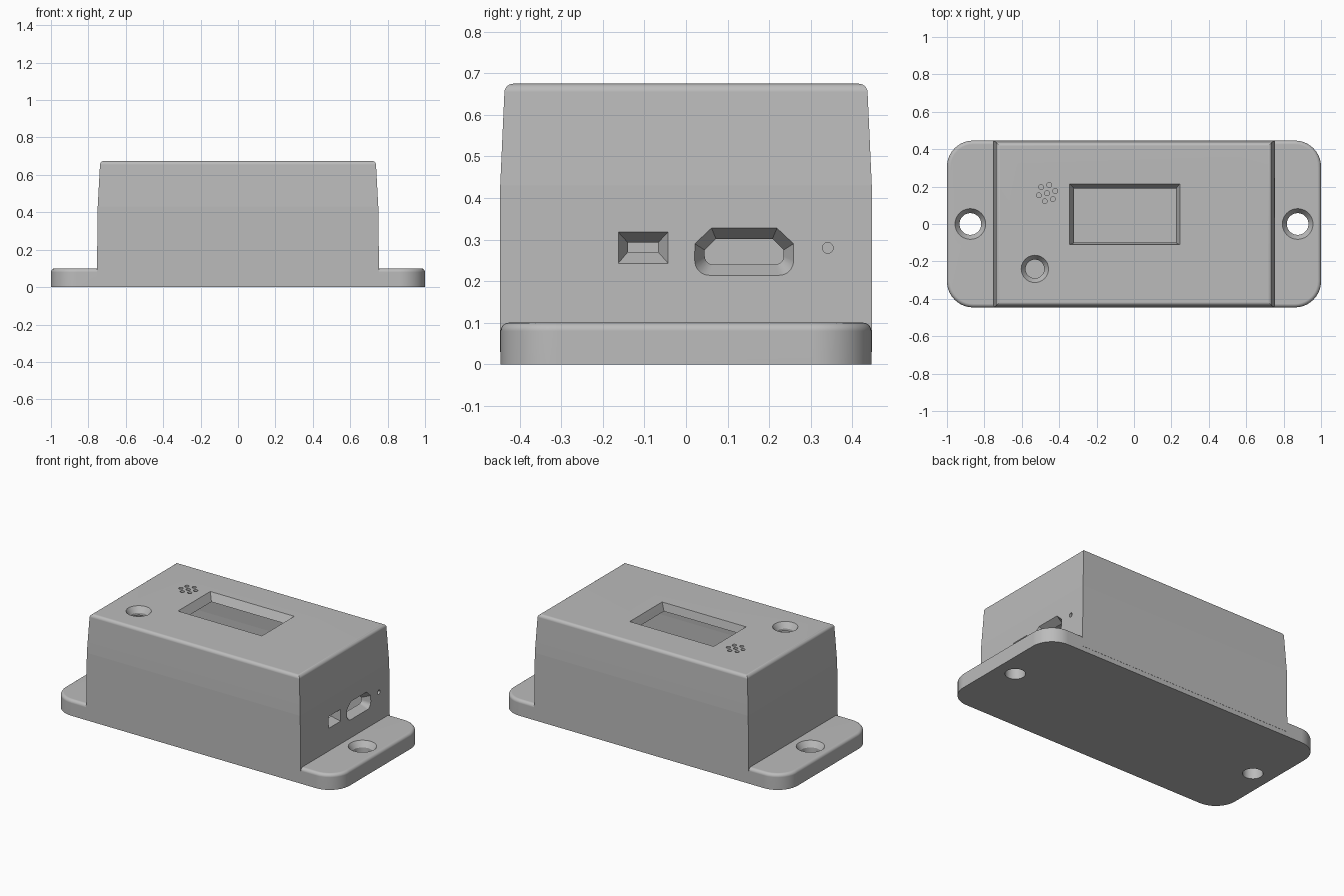
import bpy, bmesh, math
from mathutils import Vector

if "Cube" in bpy.data.objects:
    bpy.data.objects.remove(bpy.data.objects["Cube"], do_unlink=True)

grey = bpy.data.materials.new("light grey plastic")
grey.use_nodes = True
colour = (0.5, 0.5, 0.5, 1)
grey.diffuse_color = colour
grey.node_tree.nodes["Principled BSDF"].inputs["Base Color"].default_value = colour

BREAK = 0.43   # height where the walls start to taper
TOP = 0.675
WALL = 0.05


def loft(name, rings):
    """Closed solid through rings of 3D points, capped at both ends."""
    bm = bmesh.new()
    loops = [[bm.verts.new(p) for p in ring] for ring in rings]
    n = len(loops[0])
    for a, b in zip(loops, loops[1:]):
        for i in range(n):
            j = (i + 1) % n
            bm.faces.new((a[i], a[j], b[j], b[i]))
    bm.faces.new(loops[0][::-1])
    bm.faces.new(loops[-1])
    bmesh.ops.recalc_face_normals(bm, faces=bm.faces)
    mesh = bpy.data.meshes.new(name)
    bm.to_mesh(mesh)
    bm.free()
    mesh.materials.append(grey)
    obj = bpy.data.objects.new(name, mesh)
    bpy.context.collection.objects.link(obj)
    return obj


def rect(x0, x1, y0, y1):
    return [(x0, y0), (x1, y0), (x1, y1), (x0, y1)]


def circle(cx, cy, r, n=40):
    return [(cx + r * math.cos(t), cy + r * math.sin(t))
            for t in (2 * math.pi * i / n for i in range(n))]


def rounded(hx, hy, r, steps=10):
    pts = []
    for k, (sx, sy) in enumerate(((1, 1), (-1, 1), (-1, -1), (1, -1))):
        for i in range(steps + 1):
            t = math.pi / 2 * (k + i / steps)
            pts.append((sx * (hx - r) + r * math.cos(t),
                        sy * (hy - r) + r * math.sin(t)))
    return pts


def at_z(points, z):
    return [Vector((a, b, z)) for a, b in points]


def at_x(points, x):
    return [Vector((x, a, b)) for a, b in points]


def fillet(r, steps=6):
    """Pairs of (inset, rise) along a quarter round."""
    return [(r * (1 - math.cos(t)), r * math.sin(t))
            for t in (math.pi / 2 * i / steps for i in range(steps + 1))]


def boolean(target, other, operation):
    mod = target.modifiers.new("cut", 'BOOLEAN')
    mod.operation = operation
    mod.solver = 'EXACT'
    mod.object = other
    bpy.context.view_layer.objects.active = target
    bpy.ops.object.modifier_apply(modifier=mod.name)
    bpy.data.objects.remove(other, do_unlink=True)


# Mounting plate with rounded corners and a soft upper rim
HY = 0.446
plate = [at_z(rounded(1, HY, 0.14), 0)]
plate += [at_z(rounded(1 - d, HY - d, 0.14 - d), 0.08 + h) for d, h in fillet(0.02)]
enclosure = loft("sensor_enclosure", plate)

# Box with a slight taper above the break and rounded top edges
def box_ring(z, inset=0.0):
    taper = max(0, z - BREAK) * 0.045
    low = max(0, BREAK - z) * 0.012
    x = 0.75 + low - taper * 1.2 - inset
    y = 0.447 - taper - inset
    return at_z(rect(-x, x, -y, y), z)

box = [box_ring(0.03), box_ring(BREAK)]
box += [box_ring(TOP - 0.02 + h, d) for d, h in fillet(0.02)]
boolean(enclosure, loft("box", box), 'UNION')

# Hollow interior
cavity = [box_ring(z, WALL) for z in (0.06, BREAK, TOP - WALL)]
boolean(enclosure, loft("cavity", cavity), 'DIFFERENCE')

cutters = []


def cut_top(name, outer, inner, surface, depth, bottom):
    """Funnel shaped opening going down from a surface."""
    cutters.append(loft(name, [at_z(outer, surface + 0.05), at_z(outer, surface),
                               at_z(inner, surface - depth), at_z(inner, bottom)]))


def cut_side(name, outer, inner):
    """Funnel shaped opening through the +x wall."""
    cutters.append(loft(name, [at_x(outer, 0.82), at_x(outer, 0.752),
                               at_x(inner, 0.703), at_x(inner, 0.66)]))


# Display window and button opening
cut_top("window", rect(-0.345, 0.245, -0.11, 0.215), rect(-0.32, 0.225, -0.1, 0.19),
        TOP, WALL - 0.001, 0.55)
cut_top("button", circle(-0.53, -0.24, 0.073), circle(-0.53, -0.24, 0.05),
        TOP, 0.035, 0.55)

# Countersunk mounting holes
for side in (-1, 1):
    cx = side * 0.875
    cut_top("mount", circle(cx, 0, 0.082), circle(cx, 0, 0.058), 0.1, 0.035, -0.05)

# Sounder holes: one in the middle, six around
for i in range(7):
    r = 0.045 if i else 0
    t = math.radians(15 + 60 * i)
    dot = circle(-0.465 + r * math.cos(t), 0.165 + r * math.sin(t), 0.013, 16)
    cut_top("sounder", dot, dot, TOP, 0.02, 0.55)

# Switch slot, connector port and indicator hole on the +x wall
cut_side("switch", rect(-0.163, -0.043, 0.243, 0.318), rect(-0.14, -0.067, 0.27, 0.293))


def port(hy, z0, z1, chamfer, shoulder, r):
    """Connector outline: sloped top corners, rounded lower corners."""
    cy = 0.14
    half = [(hy - chamfer, z1), (hy, z1 - shoulder)]
    half += [(hy - r + r * math.cos(t), z0 + r - r * math.sin(t))
             for t in (math.pi / 2 * i / 5 for i in range(6))]
    return [(cy + y, z) for y, z in half] + [(cy - y, z) for y, z in reversed(half)]


cut_side("port", port(0.119, 0.214, 0.328, 0.04, 0.038, 0.035),
         port(0.095, 0.24, 0.302, 0.027, 0.027, 0.02))
dot = circle(0.341, 0.28, 0.013, 16)
cut_side("indicator", dot, dot)

for cutter in cutters:
    boolean(enclosure, cutter, 'DIFFERENCE')

# Shading: smooth rounds, crisp edges and a visible taper break
bpy.ops.object.select_all(action='DESELECT')
enclosure.select_set(True)
bpy.context.view_layer.objects.active = enclosure
bpy.ops.object.shade_smooth_by_angle(angle=math.radians(25))
verts = enclosure.data.vertices
for edge in enclosure.data.edges:
    if all(abs(verts[v].co.z - BREAK) < 0.001 for v in edge.vertices):
        edge.use_edge_sharp = True
weighted = enclosure.modifiers.new("even shading", 'WEIGHTED_NORMAL')
weighted.keep_sharp = True
